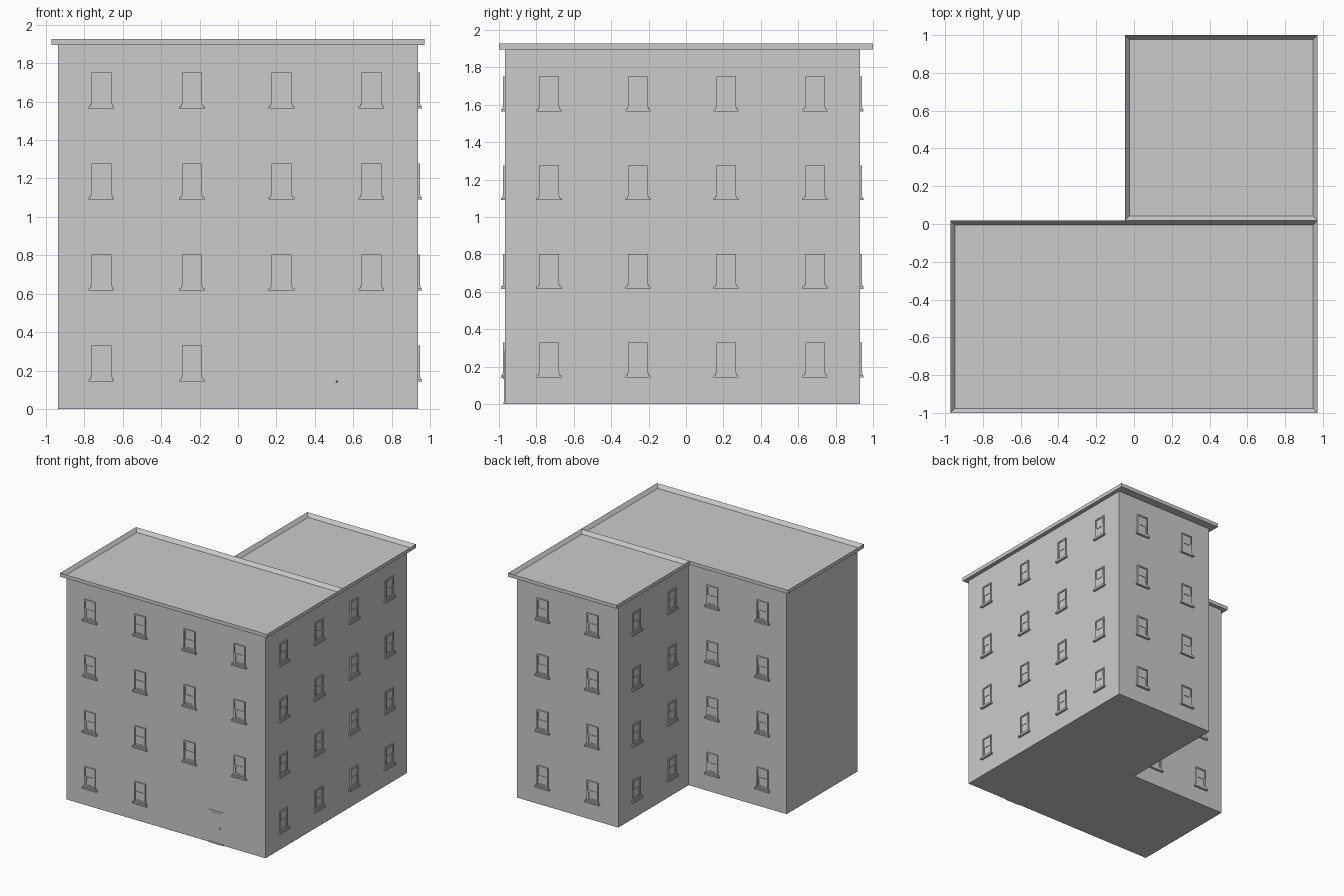
import bpy, bmesh
from math import radians
from mathutils import Matrix, Vector

if "Cube" in bpy.data.objects:
    bpy.data.objects.remove(bpy.data.objects["Cube"])


def finish(name, bm):
    bmesh.ops.recalc_face_normals(bm, faces=bm.faces)
    me = bpy.data.meshes.new(name)
    bm.to_mesh(me)
    bm.free()
    ob = bpy.data.objects.new(name, me)
    bpy.context.collection.objects.link(ob)
    return ob


def box(bm, x0, x1, y0, y1, z0, z1):
    mat = Matrix.Translation(((x0 + x1) / 2, (y0 + y1) / 2, (z0 + z1) / 2)) \
        @ Matrix.Diagonal((x1 - x0, y1 - y0, z1 - z0, 1))
    bmesh.ops.create_cube(bm, size=1, matrix=mat)


def prism(bm, pts, z0, z1):
    face = bm.faces.new([bm.verts.new((x, y, z0)) for x, y in pts])
    ext = bmesh.ops.extrude_face_region(bm, geom=[face], use_keep_orig=True)
    verts = [v for v in ext["geom"] if isinstance(v, bmesh.types.BMVert)]
    bmesh.ops.translate(bm, verts=verts, vec=(0, 0, z1 - z0))


L, R, F, B = -0.937, 0.937, -0.968, 0.93   # outer wall planes
WL, YB = -0.015, -0.014                    # walls of the inner corner
ROOF, TOP = 1.896, 1.927

# L-shaped walls
bm = bmesh.new()
prism(bm, [(L, F), (R, F), (R, B), (WL, B), (WL, YB), (L, YB)], 0, ROOF)
finish("walls", bm)


# Roof cornices: raised rim around a flat deck
def cornice(name, x0, x1, y0, y1, w=0.033):
    bm = bmesh.new()
    prism(bm, [(x0, y0), (x1, y0), (x1, y1), (x0, y1)], ROOF - 0.001, TOP)
    top = max(bm.faces, key=lambda f: f.calc_center_median().z)
    bmesh.ops.inset_region(bm, faces=[top], thickness=w)
    bmesh.ops.translate(bm, verts=top.verts, vec=(0, 0, ROOF + 0.001 - TOP))
    finish(name, bm)


cornice("front_cornice", -0.972, 0.972, -1.0, 0.019)
cornice("rear_cornice", -0.048, 0.972, 0.019, 1.0)

# Sash window facing -y, origin at the sill bottom on the wall plane
bm = bmesh.new()
hw, top = 0.052, 0.187
for s in (-1, 1):                                          # side jambs
    a, b = sorted((s * hw, s * (hw - 0.010)))
    box(bm, a, b, -0.010, 0.002, 0.015, top)
    a, b = sorted((s * (hw - 0.010), s * (hw - 0.018)))    # lower sash stiles
    box(bm, a, b, -0.007, 0.002, 0.024, 0.105)
box(bm, -hw + 0.01, hw - 0.01, -0.010, 0.002, top - 0.012, top)     # head
box(bm, -hw + 0.01, hw - 0.01, -0.007, 0.002, 0.096, 0.106)         # meeting rail
box(bm, -hw + 0.01, hw - 0.01, -0.007, 0.002, 0.024, 0.036)         # bottom rail
box(bm, -hw + 0.01, hw - 0.01, -0.003, 0.002, 0.024, top - 0.012)   # glass
box(bm, -0.058, 0.058, -0.014, 0.002, 0.012, 0.024)                 # upper sill
box(bm, -0.067, 0.067, -0.020, 0.002, 0.0, 0.012)                   # lower sill
proto = finish("window", bm)
window_mesh = proto.data
bpy.data.objects.remove(proto)


def window(name, x, y, z, turn):
    ob = bpy.data.objects.new(name, window_mesh)
    ob.location = (x, y, z)
    ob.rotation_euler.z = radians(turn)
    bpy.context.collection.objects.link(ob)


xs = (-0.712, -0.24, 0.226, 0.694)
ys = (-0.731, -0.257, 0.214, 0.690)
for floor in range(4):
    z = 0.142 + 0.474 * floor
    for i in range(4):
        if floor > 0 or i < 2:
            window("front_window", xs[i], F, z, 0)
        window("right_window", R, ys[i], z, 90)
        window("back_window", xs[i], YB if i < 2 else B, z, 180)
        if i > 1:
            window("courtyard_window", WL, ys[i], z, -90)

# Front door with upper pane, threshold and knob
bm = bmesh.new()
box(bm, 0.407, 0.538, F - 0.004, F + 0.002, 0.012, 0.28)
box(bm, 0.425, 0.520, F - 0.006, F, 0.17, 0.262)
box(bm, 0.403, 0.542, F - 0.007, F + 0.002, 0, 0.012)
finish("door", bm)
bm = bmesh.new()
bmesh.ops.create_icosphere(bm, subdivisions=2, radius=0.006,
                           matrix=Matrix.Translation(Vector((0.515, F - 0.008, 0.143))))
finish("door_knob", bm)
